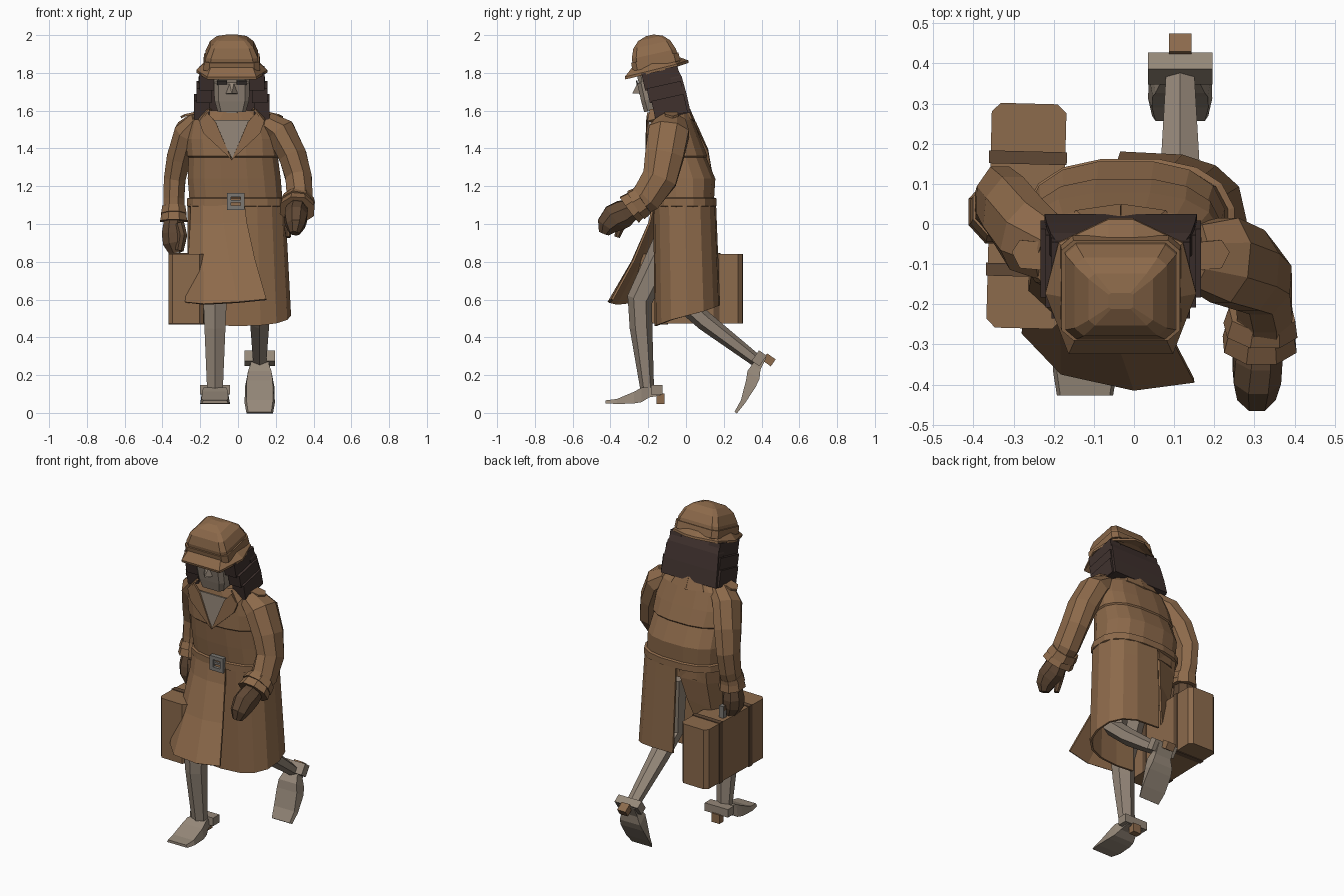
import bpy, bmesh, math
from mathutils import Vector, Matrix

if "Cube" in bpy.data.objects:
    bpy.data.objects.remove(bpy.data.objects["Cube"])


def material(name, rgb):
    m = bpy.data.materials.new(name)
    m.diffuse_color = (*rgb, 1)
    m.use_nodes = True
    m.node_tree.nodes["Principled BSDF"].inputs["Base Color"].default_value = m.diffuse_color
    return m


COAT = material("coat brown", (0.265, 0.143, 0.069))
CASE = material("case brown", (0.262, 0.145, 0.072))
GLOVE = material("glove dark brown", (0.115, 0.065, 0.035))
HAIR = material("hair dark", (0.05, 0.031, 0.027))
SKIN = material("skin grey", (0.29, 0.235, 0.185))
SHOE = material("shoe beige", (0.30, 0.245, 0.19))
METAL = material("metal grey", (0.20, 0.19, 0.175))
EYE = material("eye dark", (0.03, 0.025, 0.022))


def build(name, verts, faces, mat, matrix=None, thick=0):
    me = bpy.data.meshes.new(name)
    me.from_pydata([tuple(v) for v in verts], [], faces)
    if matrix:
        me.transform(matrix)
    bm = bmesh.new()
    bm.from_mesh(me)
    bmesh.ops.recalc_face_normals(bm, faces=bm.faces)
    bm.to_mesh(me)
    bm.free()
    me.materials.append(mat)
    ob = bpy.data.objects.new(name, me)
    bpy.context.collection.objects.link(ob)
    if thick:
        s = ob.modifiers.new("thickness", 'SOLIDIFY')
        s.thickness = thick
        s.offset = 0
    return ob


def loft(name, rings, mat, matrix=None, closed=True, caps=True, thick=0):
    n = len(rings[0])
    faces = []
    for k in range(len(rings) - 1):
        for i in range(n if closed else n - 1):
            j = (i + 1) % n
            faces.append((k * n + i, k * n + j, (k + 1) * n + j, (k + 1) * n + i))
    if caps and closed:
        faces += [tuple(range(n)), tuple((len(rings) - 1) * n + i for i in range(n))]
    return build(name, [p for r in rings for p in r], faces, mat, matrix, thick)


def tube(name, path, mat, sides=8, rot=0.5, matrix=None):
    """path: (centre, side radius, depth radius)"""
    pts = [Vector(p[0]) for p in path]
    rings = []
    for i, (c, ra, rb) in enumerate(path):
        t = (pts[min(i + 1, len(pts) - 1)] - pts[max(i - 1, 0)]).normalized()
        side = t.cross(Vector((0, 1, 0))).normalized()
        up = side.cross(t)
        ang = [2 * math.pi * (k + rot) / sides for k in range(sides)]
        rings.append([pts[i] + side * ra * math.cos(a) + up * rb * math.sin(a) for a in ang])
    return loft(name, rings, mat, matrix)


def box(name, lo, hi, mat, matrix=None, bevel=0):
    rings = []
    b = bevel
    for z in (lo[2], hi[2]):
        if b:
            r = [(lo[0] + b, lo[1]), (hi[0] - b, lo[1]), (hi[0], lo[1] + b), (hi[0], hi[1] - b),
                 (hi[0] - b, hi[1]), (lo[0] + b, hi[1]), (lo[0], hi[1] - b), (lo[0], lo[1] + b)]
        else:
            r = [(lo[0], lo[1]), (hi[0], lo[1]), (hi[0], hi[1]), (lo[0], hi[1])]
        rings.append([(x, y, z) for x, y in r])
    return loft(name, rings, mat, matrix)


def oval(deg, z, cx, rx, yf, yb, grow=0):
    """Point on a squarish oval; 90 degrees is the back."""
    c, s = math.cos(math.radians(deg)), math.sin(math.radians(deg))
    p = lambda v: math.copysign(abs(v) ** 0.78, v)
    return Vector((cx + (rx + grow) * p(c), (yf + yb) / 2 + ((yb - yf) / 2 + grow) * p(s), z))


def ring(sec, n=16, grow=0):
    return [oval(360 * (i + 0.5) / n, *sec, grow) for i in range(n)]


# Coat body with a stepped yoke
BELT = (1.12, -0.01, 0.25, -0.165, 0.15)
loft("coat_body", [ring(s) for s in [
    (1.60, -.035, .14, -.18, .015), (1.55, -.035, .225, -.19, .04), (1.45, -.03, .25, -.195, .08),
    (1.36, -.025, .248, -.20, .115), (1.352, -.025, .24, -.19, .109),
    (1.24, -.02, .25, -.18, .158), BELT, (1.04, -.005, .245, -.16, .15)]], COAT)


# Coat skirt: a hanging left panel and a right panel swept forward by the leg
def skirt(name, angles, hem, power):
    rows = []
    for t in (0, 0.22, 0.6, 1):
        row = []
        for a, h in zip(angles, hem):
            b, h = oval(a, *BELT, 0.003), Vector(h)
            p = b.lerp(h, t ** power)
            p.z = b.z + (h.z - b.z) * t
            row.append(p)
        rows.append(row)
    loft(name, rows, COAT, closed=False, thick=0.012)


angA = [94, 70, 48, 24, 0, -24, -48, -70, -90, -110]
skirt("coat_skirt_left", angA,
      [oval(a, 0.515 + 0.055 * math.sin(math.radians(a)), 0.0, .275, -.16, .175) for a in angA], 1)
skirt("coat_skirt_right", [-84, -102, -128, -155, -185, -222, -264],
      [(.15, -.39, .60), (0, -.41, .585), (-.18, -.37, .575), (-.275, -.27, .585),
       (-.26, -.12, .62), (-.21, .0, .67), (-.13, .08, .76)], 1.4)

# Belt and buckle frame
loft("belt", [ring((z, *BELT[1:]), grow=g) for z, g in
              ((1.09, .002), (1.095, .014), (1.135, .014), (1.14, .002))], COAT)
for i, (x0, x1, z0, z1) in enumerate([(-.058, -.036, 1.075, 1.165), (.012, .034, 1.075, 1.165),
                                      (-.036, .012, 1.075, 1.097), (-.036, .012, 1.143, 1.165)]):
    box(f"buckle_side_{i}", (x0, -.197, z0), (x1, -.17, z1), METAL)
box("buckle_prong", (-.036, -.19, 1.114), (.012, -.175, 1.126), METAL)

# Neck, open chest, lapels, collar
tube("neck", [((-.03, -.09, 1.46), .075, .08), ((-.033, -.12, 1.66), .072, .075)], SKIN, 8)
build("chest", [(-.14, -.197, 1.55), (.07, -.197, 1.55), (-.03, -.206, 1.345)], [(0, 1, 2)], SKIN, thick=.008)
for s, nm in ((-1, "right"), (1, "left")):
    X = lambda d: -.033 + s * d
    build(f"lapel_{nm}", [(X(0), -.21, 1.34), (X(.15), -.205, 1.48), (X(.17), -.198, 1.535),
                          (X(.13), -.20, 1.59), (X(.085), -.206, 1.54)], [(0, 1, 2, 3, 4)], COAT, thick=.012)
    loft(f"collar_{nm}", [[(X(.12), -.19, 1.605), (X(.13), -.08, 1.61), (X(.08), .005, 1.61), (X(0), .015, 1.61)],
                          [(X(.17), -.205, 1.54), (X(.18), -.08, 1.575), (X(.11), .03, 1.55), (X(0), .045, 1.54)]],
         COAT, closed=False, thick=.012)
    build(f"epaulette_{nm}", [(X(.14), -.12, 1.60), (X(.14), -.05, 1.60), (X(.25), -.04, 1.575),
                              (X(.27), -.07, 1.565), (X(.25), -.11, 1.575)], [(0, 1, 2, 3, 4)], COAT, thick=.012)

# Sleeves, cuffs and gloves
tube("sleeve_left", [((.15, -.08, 1.54), .06, .085), ((.225, -.09, 1.49), .085, .115), ((.29, -.115, 1.36), .08, .11),
                     ((.322, -.14, 1.24), .075, .10), ((.325, -.21, 1.14), .075, .09),
                     ((.317, -.28, 1.09), .07, .07)], COAT)
tube("cuff_left", [((.319, -.225, 1.125), .086, .082), ((.315, -.265, 1.10), .096, .09)], COAT)
tube("cuff_trim_left", [((.315, -.26, 1.105), .088, .08), ((.313, -.30, 1.075), .098, .09)], COAT)
tube("glove_left", [((.315, -.25, 1.10), .05, .045), ((.308, -.33, 1.055), .064, .078), ((.306, -.38, 1.03), .064, .08),
                    ((.304, -.42, .99), .052, .06), ((.30, -.435, .95), .028, .03)], GLOVE)
tube("thumb_left", [((.28, -.31, 1.03), .022, .03), ((.266, -.35, .98), .022, .025),
                    ((.266, -.365, .93), .014, .016)], GLOVE)
tube("sleeve_right", [((-.2, -.07, 1.55), .06, .08), ((-.265, -.03, 1.49), .075, .10), ((-.31, .03, 1.36), .07, .10),
                      ((-.335, .06, 1.24), .062, .09), ((-.34, .05, 1.13), .06, .08),
                      ((-.34, .03, 1.04), .06, .065)], COAT)
tube("cuff_right", [((-.34, .04, 1.09), .066, .075), ((-.34, .03, 1.05), .073, .082)], COAT)
tube("cuff_trim_right", [((-.34, .035, 1.06), .068, .076), ((-.34, .03, 1.015), .078, .086)], COAT)
tube("glove_right", [((-.34, .03, 1.05), .05, .05), ((-.345, .025, .95), .063, .07),
                     ((-.34, .02, .9), .062, .07), ((-.325, .02, .845), .04, .05)], GLOVE)
tube("thumb_right", [((-.31, -.01, 1.0), .028, .03), ((-.295, -.03, .94), .028, .03),
                     ((-.31, -.03, .86), .024, .02)], GLOVE)

# Suitcase with straps and handle
T = Matrix.Translation((-.268, .02, .66)) @ Matrix.Rotation(math.radians(-1.5), 4, 'Z')
box("suitcase", (-.093, -.28, -.188), (.093, .28, .182), CASE, T, bevel=.022)
for i, y in enumerate((-.135, .145)):
    box(f"suitcase_strap_{i}", (-.097, y - .016, -.192), (.097, y + .016, .186), GLOVE, T)
for i, y in enumerate((-.035, .075)):
    box(f"handle_post_{i}", (-.07, y - .014, .18), (-.04, y + .014, .255), METAL, T)
box("handle_grip", (-.07, -.045, .225), (-.04, .085, .255), GLOVE, T)

# Legs
tube("leg_right", [((-.10, -.06, .98), .085, .08), ((-.122, -.245, .60), .072, .068), ((-.122, -.238, .45), .064, .06),
                   ((-.122, -.205, .12), .048, .036)], SKIN, 6)
tube("leg_left", [((.10, -.01, .95), .085, .08), ((.115, -.03, .6), .068, .062), ((.115, .10, .485), .058, .05),
                  ((.115, .375, .275), .04, .033)], SKIN, 6)


# Shoes, modelled about the ankle with the toe towards -y
def shoe(tag, matrix):
    secs = [(-.222, .07, -.071, -.056), (-.16, .08, -.075, -.048), (-.07, .078, -.072, -.01),
            (-.03, .07, -.065, .012), (.01, .055, -.04, .012), (.07, .055, -.03, .01)]
    loft(f"shoe_{tag}", [[(-w, y, a), (w, y, a), (w * .88, y, b), (-w * .88, y, b)]
                         for y, w, a, b in secs], SHOE, matrix)
    box(f"shoe_heel_cup_{tag}", (-.08, .02, -.025), (.08, .08, .025), SHOE, matrix)
    box(f"shoe_heel_{tag}", (-.028, .05, -.075), (.028, .09, -.02), CASE, matrix)


shoe("right", Matrix.Translation((-.122, -.205, .122)))
shoe("left", Matrix.Translation((.115, .355, .243)) @ Matrix.Rotation(math.radians(55), 4, 'X')
     @ Matrix.Scale(1.13, 4, (0, 1, 0)))

# Head, everything in one forward-tilted frame
H = Matrix.Translation((-.033, -.16, 1.8)) @ Matrix.Rotation(math.radians(12.5), 4, 'X')
loft("head", [[(-w, f + .02, z), (-w * .75, f, z), (w * .75, f, z), (w, f + .02, z), (w, .08, z), (-w, .08, z)]
              for z, w, f in ((.06, .095, -.1), (-.03, .095, -.1), (-.035, .095, -.108),
                              (-.13, .092, -.108), (-.19, .075, -.105))], SKIN, H)
build("nose", [(-.012, -.105, -.03), (.012, -.105, -.03), (.034, -.105, -.09), (-.034, -.105, -.09),
               (0, -.145, -.08)], [(0, 1, 4), (1, 2, 4), (2, 3, 4), (3, 0, 4)], SKIN, H)
for s in (-1, 1):
    box("eye_left" if s > 0 else "eye_right", (s * .052 - .026, -.112, -.04), (s * .052 + .026, -.104, -.018), EYE, H)

# Hair: back block plus stepped side locks
loft("hair_back", [[(-w, .07, z), (w, .07, z), (w, y, z), (-w, y, z)]
                   for z, w, y in ((.02, .15, .11), (-.05, .175, .13), (-.15, .185, .135), (-.245, .19, .135))], HAIR, H)
for s in (-1, 1):
    for k, (z0, z1, w) in enumerate([(-.08, .012, .172), (-.15, -.07, .188), (-.24, -.14, .20)]):
        xs = sorted((s * (.095 + .012 * k), s * w))
        box(f"hair_lock_{'left' if s > 0 else 'right'}_{k}", (xs[0], -.075 + .01 * k, z0), (xs[1], .12, z1), HAIR, H)

# Hat: drooping pointed brim, band and rounded square crown
sq = lambda w, d, z, c=.8: [(x * w, y * d + .012, z) for x, y in
                            ((-c, -1), (c, -1), (1, -c), (1, c), (c, 1), (-c, 1), (-1, c), (-1, -c))]
rim = lambda dz: [(s * x, y, z + dz) for s, pts in
                  ((1, ((.13, -.165, .015), (.188, -.01, .018), (.155, .12, .022), (.03, .182, .028))),
                   (-1, ((.03, .182, .028), (.155, .12, .022), (.188, -.01, .018), (.13, -.165, .015))))
                  for x, y, z in pts]
inner = lambda z: [(.11, -.11, z), (.14, -.01, z), (.125, .10, z), (.03, .13, z),
                   (-.03, .13, z), (-.125, .10, z), (-.14, -.01, z), (-.11, -.11, z)]
loft("hat_brim", [inner(.06), rim(.0), rim(-.014), inner(.03)], COAT, H)
loft("hat_band", [sq(.15, .13, .035), sq(.147, .128, .08)], COAT, H)
loft("hat_crown", [sq(.143, .123, .03), sq(.138, .12, .10), sq(.115, .10, .152),
                   sq(.08, .066, .185), sq(.03, .02, .201)], COAT, H)
